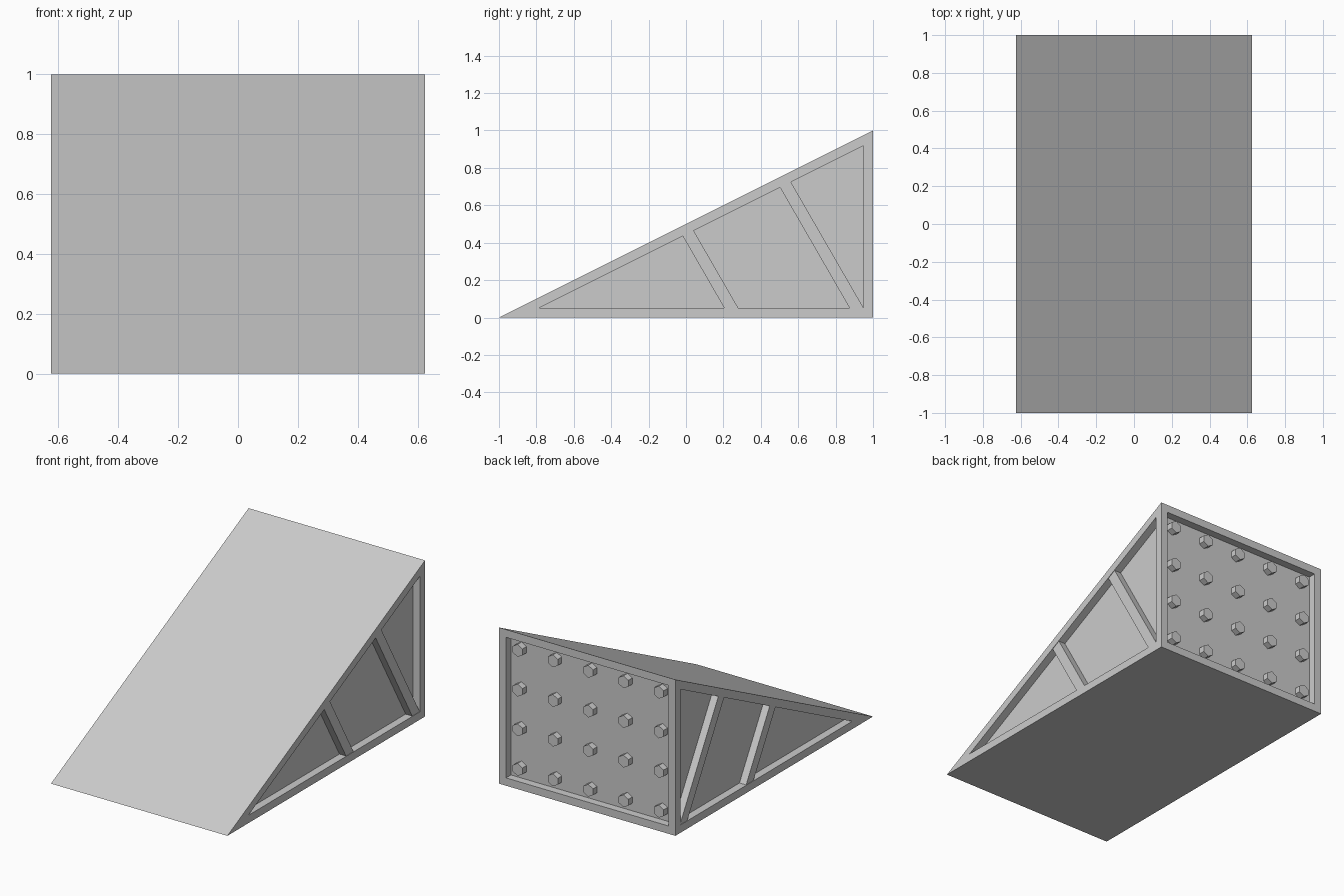
import bpy, bmesh, math
from mathutils import Matrix, Vector

cube = bpy.data.objects.get("Cube")
if cube:
    bpy.data.objects.remove(cube, do_unlink=True)

HALF_WIDTH = 0.625
RIM = 0.05

grey = bpy.data.materials.new("light grey")
grey.use_nodes = True
grey.diffuse_color = (0.6, 0.6, 0.6, 1)
grey.node_tree.nodes["Principled BSDF"].inputs["Base Color"].default_value = grey.diffuse_color


def add_object(name, bm):
    bmesh.ops.recalc_face_normals(bm, faces=bm.faces)
    mesh = bpy.data.meshes.new(name)
    bm.to_mesh(mesh)
    bm.free()
    mesh.materials.append(grey)
    obj = bpy.data.objects.new(name, mesh)
    bpy.context.collection.objects.link(obj)
    return obj


def add_prism(bm, profile, x0, x1):
    """Extrude a (y, z) profile from x0 to x1."""
    face = bm.faces.new([bm.verts.new((x0, y, z)) for y, z in profile])
    result = bmesh.ops.extrude_face_region(bm, geom=[face])
    verts = [v for v in result["geom"] if isinstance(v, bmesh.types.BMVert)]
    bmesh.ops.translate(bm, verts=verts, vec=Vector((x1 - x0, 0, 0)))
    # keep the starting cap if the extrusion dropped it
    if not face.is_valid:
        bmesh.ops.holes_fill(bm, edges=bm.edges)


# Wedge body with recessed sides and back
bm = bmesh.new()
add_prism(bm, [(-1, 0), (1, 0), (1, 1)], -HALF_WIDTH, HALF_WIDTH)
bmesh.ops.recalc_face_normals(bm, faces=bm.faces)
panels = [f for f in bm.faces if abs(f.normal.x) > 0.9 or f.normal.y > 0.9]
bmesh.ops.inset_individual(bm, faces=panels, thickness=RIM, use_even_offset=True)
for panel in panels:
    inward = -RIM * panel.normal
    result = bmesh.ops.extrude_discrete_faces(bm, faces=[panel])
    bmesh.ops.translate(bm, verts=result["faces"][0].verts, vec=inward)
add_object("wedge_body", bm)

# Slanted braces in both side recesses
LEAN = 0.577
INNER_SLOPE = 0.444


def brace_point(foot):
    """Where a brace edge starting at the lower rim meets the sloped rim."""
    run = (foot / 2 + INNER_SLOPE - RIM) / (1 + LEAN / 2)
    return (foot - LEAN * run, RIM + run)


for side, sign in (("left", 1), ("right", -1)):
    for place, foot in (("rear", 0.95), ("front", 0.28)):
        bm = bmesh.new()
        near = foot - 0.075
        profile = [(near, RIM), (foot, RIM), brace_point(foot), brace_point(near)]
        add_prism(bm, profile, sign * (HALF_WIDTH - RIM), sign * (HALF_WIDTH - 0.003))
        add_object(f"{side}_{place}_brace", bm)

# Grid of six-sided studs on the back panel
bm = bmesh.new()
for column in range(5):
    for row in range(4):
        x = (column - 2) * 0.25
        z = 0.5 + (row - 1.5) * 0.254
        place = Matrix.Translation((x, 0.97, z)) @ Matrix.Rotation(math.pi / 2, 4, "X")
        bmesh.ops.create_cone(bm, cap_ends=True, segments=6, radius1=0.04,
                              radius2=0.04, depth=0.04, matrix=place)
add_object("back_studs", bm)
